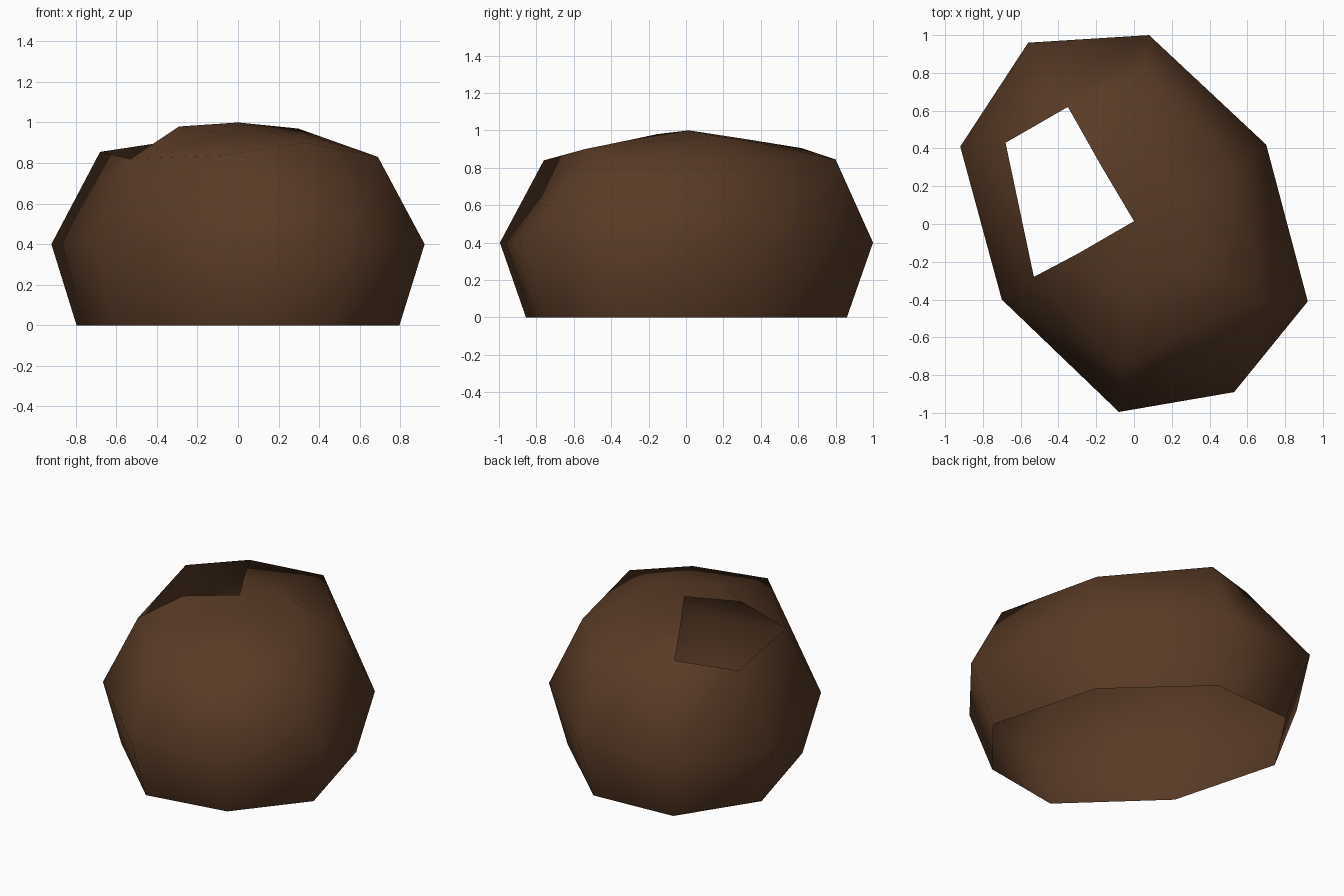
import bpy, bmesh

if "Cube" in bpy.data.objects:
    bpy.data.objects.remove(bpy.data.objects["Cube"])

# Outline of the widest ring, seen from above
waist = [(0.92, -0.41), (0.70, 0.42), (0.08, 1.0), (-0.56, 0.96),
         (-0.92, 0.41), (-0.70, -0.40), (-0.08, -0.995), (0.53, -0.89)]
# Shoulder ring where the roof begins
shoulder = [(0.69, -0.40, 0.83), (0.54, 0.30, 0.82), (0.06, 0.80, 0.845), (-0.35, 0.62, 0.905),
            (-0.68, 0.43, 0.855), (-0.53, -0.28, 0.82), (-0.06, -0.76, 0.84), (0.33, -0.54, 0.90)]
# Heights of the small ring halfway up the roof
crown_z = [0.94, 0.97, 0.94, 0.955, 0.95, 0.98, 0.94, 0.955]
crown_scale = [0.5, 0.55, 0.45, 0.5, 0.5, 0.55, 0.45, 0.5]
peak = (0.0, 0.015, 1.0)

rings = [[(x * 0.865, y * 0.86, 0) for x, y in waist],
         [(x, y, 0.4) for x, y in waist],
         shoulder,
         [(x * s, y * s, z) for (x, y, _), z, s in zip(shoulder, crown_z, crown_scale)]]

# Domed shell, open underneath, with an entrance hole in the roof
bm = bmesh.new()
loops = [[bm.verts.new(p) for p in ring] for ring in rings]
top = bm.verts.new(peak)
hole = (3, 4)
for r in range(3):
    for i in range(8):
        if r == 2 and i in hole:
            continue
        j = (i + 1) % 8
        bm.faces.new((loops[r][i], loops[r][j], loops[r + 1][j], loops[r + 1][i]))
for i in range(8):
    if i not in hole:
        bm.faces.new((loops[3][i], loops[3][(i + 1) % 8], top))
bmesh.ops.delete(bm, geom=[v for v in bm.verts if not v.link_faces], context='VERTS')
for f in bm.faces:
    f.smooth = True

mesh = bpy.data.meshes.new("domed_shell")
bm.to_mesh(mesh)
bm.free()
obj = bpy.data.objects.new("domed_shell", mesh)
bpy.context.collection.objects.link(obj)

# Dark brown
brown = bpy.data.materials.new("dark brown")
brown.diffuse_color = (0.10, 0.043, 0.019, 1)
brown.use_nodes = True
brown.node_tree.nodes["Principled BSDF"].inputs["Base Color"].default_value = brown.diffuse_color
mesh.materials.append(brown)
